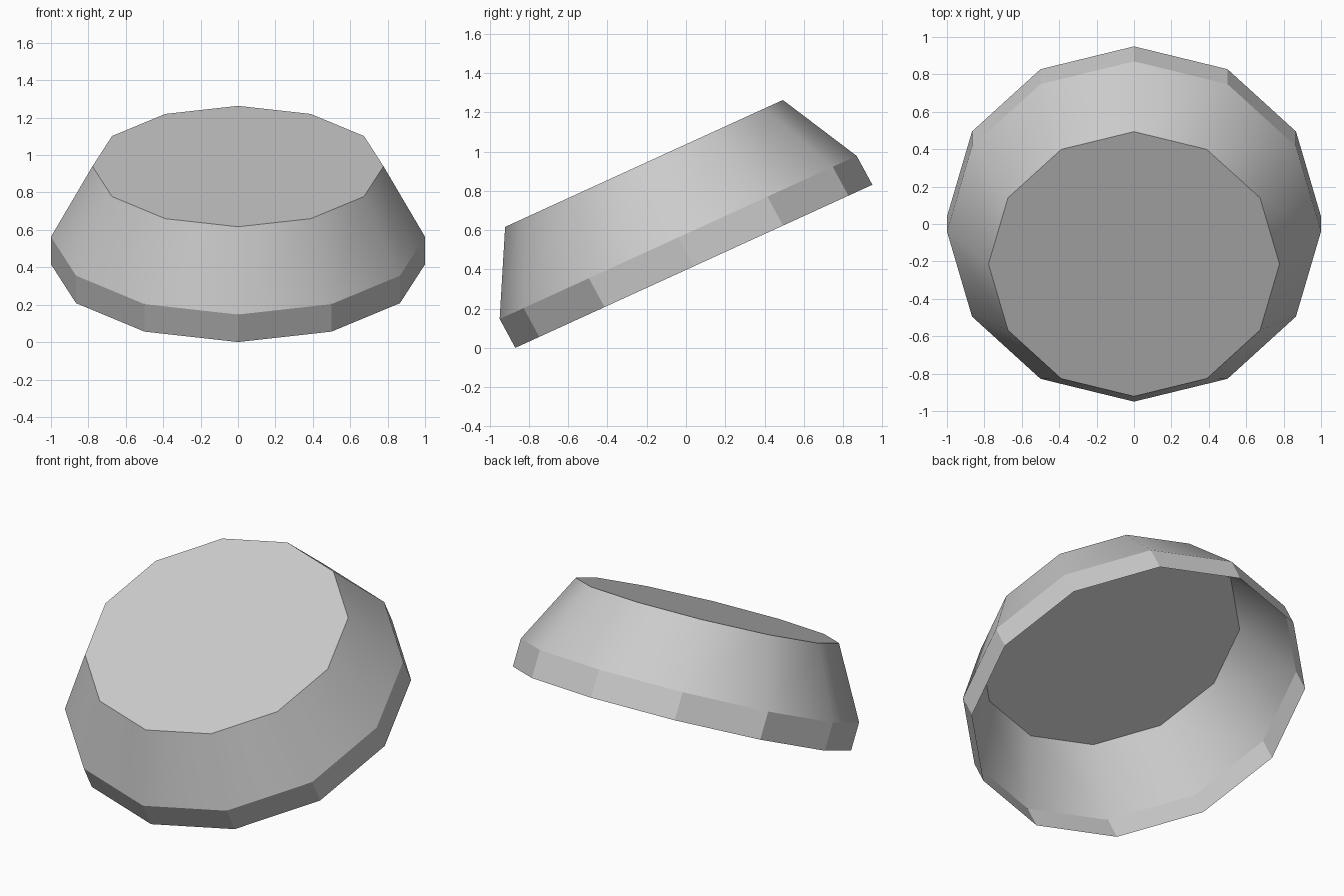
import bpy
import bmesh
import math
from mathutils import Matrix, Vector

cube = bpy.data.objects.get("Cube")
if cube:
    bpy.data.objects.remove(cube)

SIDES = 12
TILT = Matrix.Rotation(math.radians(24.55), 4, 'X')

# One plain grey for the whole shell
grey = bpy.data.materials.new("plain grey")
grey.use_nodes = True
colour = (0.6, 0.6, 0.6, 1)
grey.diffuse_color = colour
grey.node_tree.nodes["Principled BSDF"].inputs["Base Color"].default_value = colour

bm = bmesh.new()


def ring(radius, centre_y, centre_z):
    """A tilted polygon ring with one corner towards the front."""
    verts = []
    for i in range(SIDES):
        a = 2 * math.pi * i / SIDES
        p = TILT @ Vector((radius * math.sin(a), -radius * math.cos(a), 0))
        verts.append(bm.verts.new(p + Vector((0, centre_y, centre_z))))
    return verts


def wall(lower, upper, smooth):
    for i in range(SIDES):
        j = (i + 1) % SIDES
        bm.faces.new((lower[i], lower[j], upper[j], upper[i])).smooth = smooth


# Open bottom rim, top of the rim band, and the flat cap
rim = ring(1.0, 0.04, 0.416)
shoulder = ring(1.0, -0.04, 0.563)
cap = ring(0.778, -0.214, 0.94)

wall(rim, shoulder, False)
wall(shoulder, cap, True)
bm.faces.new(cap)

# Keep the creases crisp around the shoulder and the cap
for loop in (shoulder, cap):
    for i in range(SIDES):
        bm.edges.get((loop[i], loop[(i + 1) % SIDES])).smooth = False

mesh = bpy.data.meshes.new("tilted_shell")
bm.to_mesh(mesh)
bm.free()
mesh.materials.append(grey)
shell = bpy.data.objects.new("tilted_shell", mesh)
bpy.context.collection.objects.link(shell)
